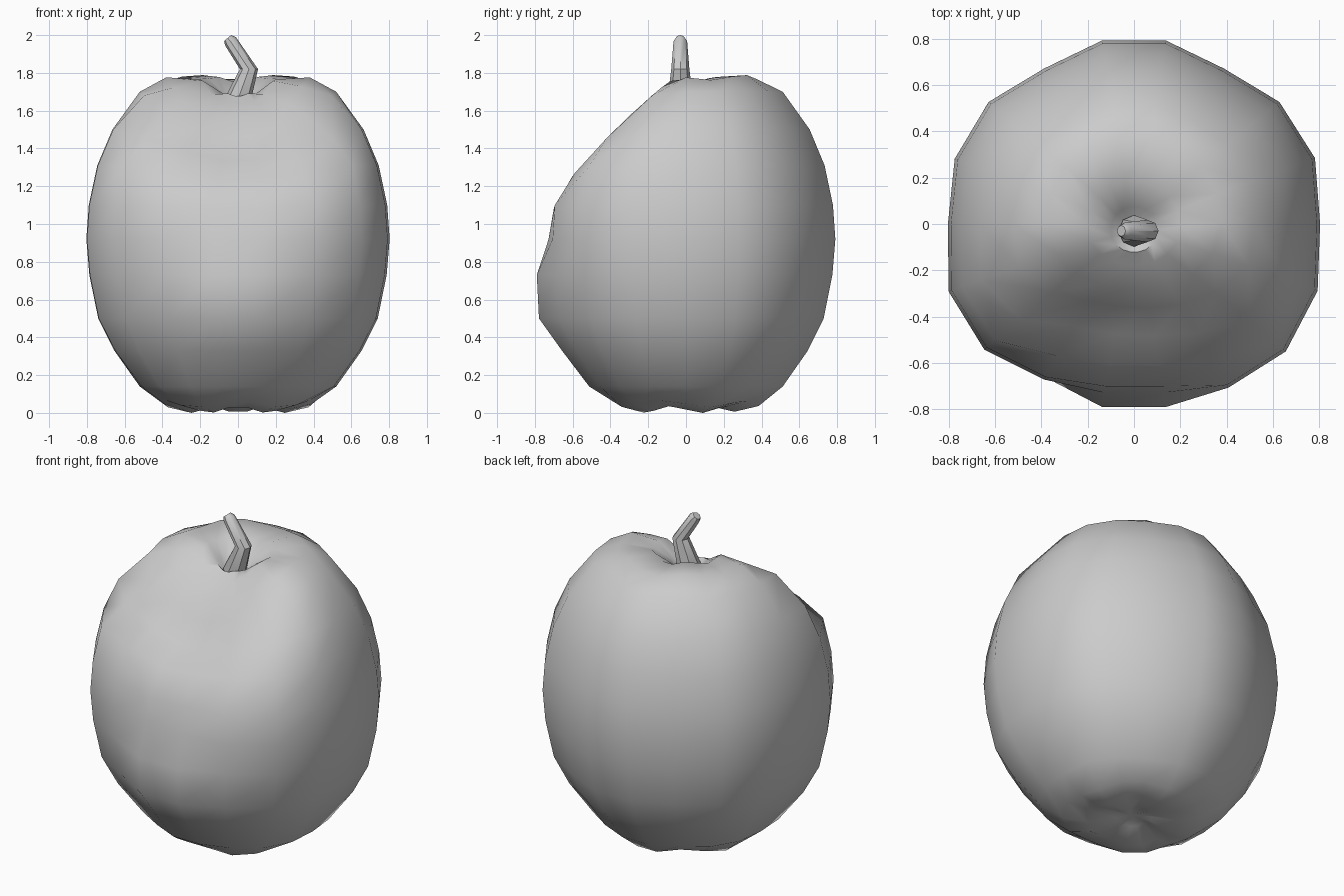
import bpy, bmesh
from math import sin, cos, radians, exp
from mathutils import Vector

if "Cube" in bpy.data.objects:
    bpy.data.objects.remove(bpy.data.objects["Cube"])

SIDES = 18


def finish(name, bm, angle):
    bmesh.ops.recalc_face_normals(bm, faces=bm.faces)
    mesh = bpy.data.meshes.new(name)
    bm.to_mesh(mesh)
    bm.free()
    ob = bpy.data.objects.new(name, mesh)
    bpy.context.collection.objects.link(ob)
    bpy.ops.object.select_all(action='DESELECT')
    ob.select_set(True)
    bpy.context.view_layer.objects.active = ob
    bpy.ops.object.shade_smooth_by_angle(angle=radians(angle))
    return ob


def skin(bm, rings):
    for a, b in zip(rings, rings[1:]):
        n = len(a)
        for i in range(n):
            bm.faces.new((a[i], a[(i + 1) % n], b[(i + 1) % n], b[i]))


def lookup(table, v):
    for (a, fa), (b, fb) in zip(table, table[1:]):
        if v <= b:
            return fa + (fb - fa) * max(0, (v - a) / (b - a))
    return table[-1][1]


# Fruit body: radius / height profile, from bottom dimple to top dimple
profile = [(0.10, 0.04), (0.26, 0.0), (0.39, 0.03), (0.52, 0.14), (0.655, 0.33),
           (0.74, 0.50), (0.787, 0.73), (0.803, 0.92), (0.79, 1.10), (0.745, 1.31),
           (0.665, 1.50), (0.52, 1.70), (0.38, 1.79), (0.20, 1.78), (0.10, 1.69), (0.05, 1.64)]
# Slightly squared outline, one factor per 20 degrees
outline = [1, 1.035, 1.02, 0.965, 1, 1, 0.965, 1.02, 1.025,
           1, 1.06, 1.05, 0.965, 1, 1, 1.015, 1.065, 1.05]
# Depth limit of the sloping flat on the front, by height
front_cut = [(0.50, 0.95), (0.71, 0.79), (0.95, 0.72), (1.10, 0.70), (1.20, 0.66),
             (1.40, 0.48), (1.50, 0.38), (1.60, 0.28), (1.69, 0.17), (1.80, 0.05)]
core = Vector((0, 0, 0.9))


def limit(p):
    dent = 0.08 * exp(-((p.x + 0.08) / 0.32) ** 2 - ((p.z - 1.40) / 0.13) ** 2)
    notch = 0.06 * exp(-(p.x / 0.22) ** 2 - ((p.z - 1.68) / 0.1) ** 2)
    return -lookup(front_cut, p.z) + dent + notch


def shape(r, z, k):
    a = radians(k * 360 / SIDES)
    f = 1 + (outline[k] - 1) * min(1, r / 0.7)
    wave = cos(5 * (a - radians(90)))
    if z < 0.1:  # five feet under the fruit
        z += (1 - wave) * (0.008 if r < 0.2 else 0.018)
    if z > 1.72 and r < 0.45:  # shallow furrows in the top rim
        z -= 0.014 * (1 + wave)
    p = Vector((r * f * cos(a), r * f * sin(a), z))
    if p.y < 0:  # low belly on the front
        p.y -= 0.06 * exp(-((z - 0.54) / 0.17) ** 2 - (p.x / 0.35) ** 2)
    if z > 1.6 and r < 0.3:
        p.y -= 0.03 * (0.3 - r) / 0.25
    q = p.copy()
    t = 1.0
    while z > 0.8 and q.y < limit(q) and t > 0.5:
        t -= 0.005
        q = core + (p - core) * t
    return q


bm = bmesh.new()
rings = [[bm.verts.new(shape(r, z, k)) for k in range(SIDES)] for r, z in profile]
skin(bm, rings)
for ring, centre in ((rings[0], (0, -0.03, 0.075)), (rings[-1], (0, -0.03, 1.62))):
    c = bm.verts.new(centre)
    for i in range(SIDES):
        bm.faces.new((ring[i], ring[(i + 1) % SIDES], c))
low = min(v.co.z for v in bm.verts)
for v in bm.verts:
    if v.co.z < 0.2:
        v.co.z -= low
finish("fruit_body", bm, 60)

# Bent stem: x, z, radius, lean of the ring
bm = bmesh.new()
path = [(0.0, 1.60, 0.06, 0), (0.0, 1.66, 0.068, 12), (0.058, 1.82, 0.048, 0),
        (-0.04, 1.955, 0.036, -38), (-0.055, 1.972, 0.024, -40)]
rings = []
for x, z, r, lean in path:
    t = radians(lean)
    ring = []
    for k in range(8):
        a = radians(k * 45)
        u = r * cos(a)
        ring.append(bm.verts.new((x + u * cos(t), -0.03 + r * sin(a), z - u * sin(t))))
    rings.append(ring)
skin(bm, rings)
bm.faces.new(rings[0])
bm.faces.new(rings[-1])
top = max(v.co.z for v in bm.verts)
for ring in rings[-2:]:
    for v in ring:
        v.co.z += 2.0 - top
finish("stem", bm, 40)
